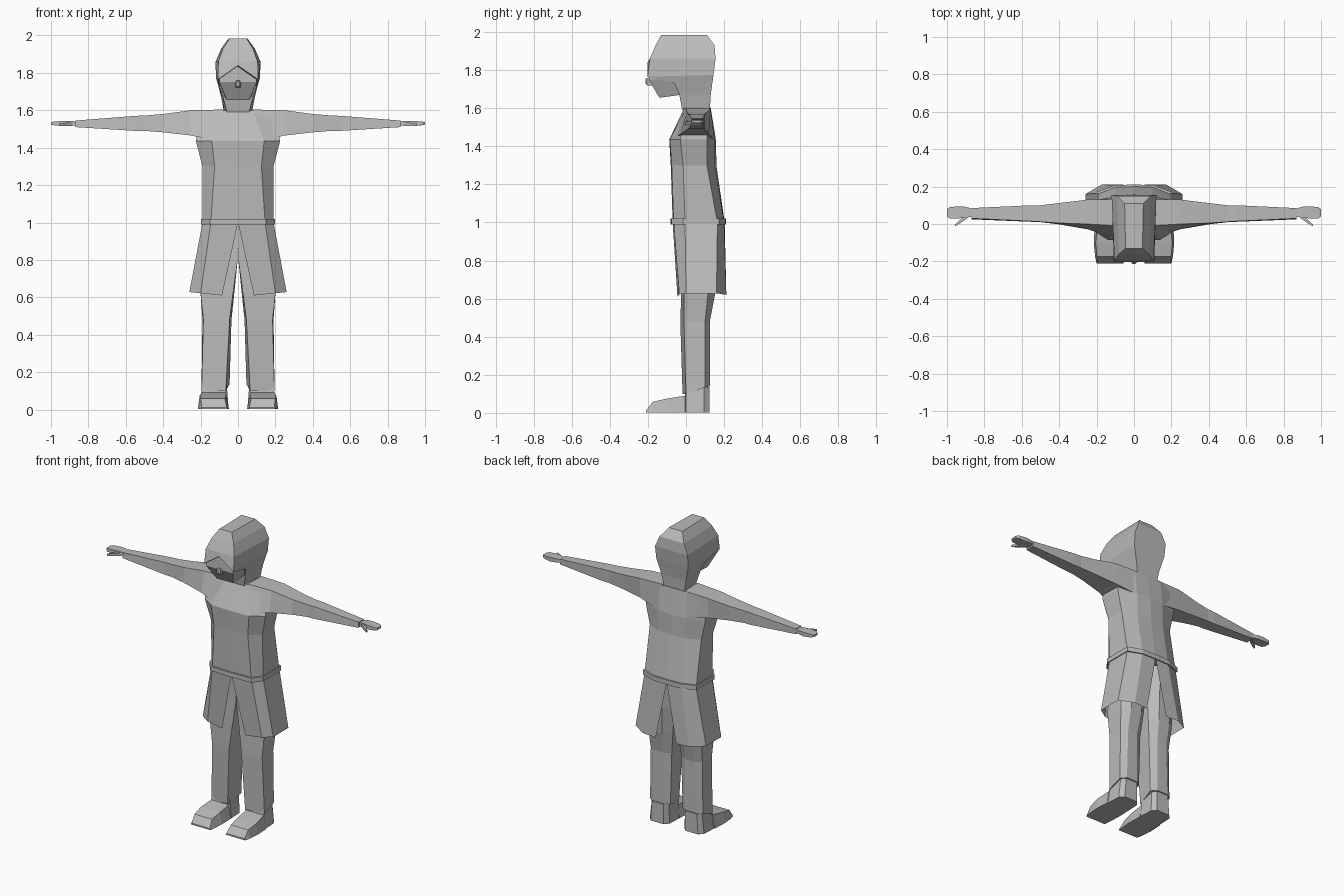
import bpy, bmesh

grey = bpy.data.materials.new("plain_grey")
grey.diffuse_color = (0.5, 0.5, 0.5, 1)


def loft(name, rings, closed=True, mirror=False):
    """Skin a list of equal-length rings of 3D points, flat shaded."""
    bm = bmesh.new()
    loops = [[bm.verts.new(p) for p in ring] for ring in rings]
    n = len(loops[0])
    for a, b in zip(loops, loops[1:]):
        for i in range(n if closed else n - 1):
            j = (i + 1) % n
            bm.faces.new((a[i], a[j], b[j], b[i]))
    if closed:
        bm.faces.new(loops[0][::-1])
        bm.faces.new(loops[-1])
    bmesh.ops.recalc_face_normals(bm, faces=bm.faces)
    me = bpy.data.meshes.new(name)
    bm.to_mesh(me)
    bm.free()
    me.materials.append(grey)
    ob = bpy.data.objects.new(name, me)
    bpy.context.collection.objects.link(ob)
    if mirror:
        ob.modifiers.new("mirror", 'MIRROR').use_clip = False
    return ob


def both(half):
    """Complete a half ring that starts and ends on the centre plane."""
    return half + [(-x, y, z) for x, y, z in half[-2:0:-1]]


def level(z, pts):
    return [(x, y, z) for x, y in pts]


# Tunic body
waist = [(0, -.07), (.145, -.065), (.19, -.005), (.19, .165), (.1, .2), (0, .203)]
loft("tunic", [
    both(level(1.0, waist)),
    both(level(1.3, [(0, -.08), (.125, -.075), (.19, -.015), (.19, .11), (.1, .15), (0, .16)])),
    both(level(1.435, [(0, -.088), (.14, -.085), (.225, -.03), (.22, .11), (.1, .15), (0, .157)])),
    both(level(1.6, [(0, -.01), (.08, -.01), (.2, 0), (.2, .12), (.1, .13), (0, .13)])),
])

# Belt
belt = [(x * 1.04, y + (-.012 if y < 0 else .008)) for x, y in waist]
loft("belt", [both(level(z, belt)) for z in (.99, 1.02)])

# Split skirt, an open sheet on each side
loft("skirt_panel", [
    level(1.0, waist),
    [(.085, -.045, .61), (.2, -.035, .622), (.26, 0, .628), (.26, .16, .628),
     (.17, .212, .62), (.075, .212, .615)],
], closed=False, mirror=True)

# Trouser legs
loft("trouser_leg", [
    [(.065, -.018, .1), (.195, 0, .1), (.195, .1, .135), (.16, .125, .14), (.08, .125, .14), (.045, .1, .135)],
    [(.045, -.03, .48), (.185, -.01, .48), (.19, .1, .48), (.15, .125, .48), (.08, .125, .48), (.035, .1, .48)],
    level(.62, [(.027, -.025), (.2, -.01), (.2, .115), (.15, .152), (.07, .152), (.02, .11)]),
    level(.8, [(.002, -.02), (.195, -.01), (.2, .13), (.15, .17), (.06, .17), (.002, .12)]),
    level(.98, [(0, -.02), (.17, -.01), (.175, .14), (.14, .18), (.06, .18), (0, .13)]),
], mirror=True)

# Shoes: y, inner and outer x at the sole, inner and outer x on top, top height
shoe = [(-.21, .055, .2, .06, .195, .012), (-.175, .053, .208, .07, .198, .058),
        (-.1, .047, .215, .065, .205, .075), (-.005, .05, .21, .065, .195, .09),
        (0, .05, .205, .06, .185, .13), (.095, .055, .2, .06, .185, .135),
        (.123, .08, .175, .08, .165, .135)]
loft("shoe", [[(a, y, .002), (b, y, .002), (d, y, z), (c, y, z)]
              for y, a, b, c, d, z in shoe], mirror=True)

# Sleeves: x, top z, bottom z, top front/back y, bottom front/back y
sleeve = [(.08, 1.604, 1.43, -.01, .13, -.08, .15), (.25, 1.6, 1.465, 0, .13, -.028, .12),
          (.4, 1.58, 1.482, .005, .112, -.002, .105), (.5, 1.572, 1.49, .012, .1, .01, .098),
          (.55, 1.57, 1.49, .015, .1, .012, .098), (.87, 1.545, 1.51, .03, .085, .025, .085)]
loft("sleeve", [[(x, a, t), (x, b, t), (x, d, u), (x, c, u)]
                for x, t, u, a, b, c, d in sleeve], mirror=True)

# Hands and thumbs: x, front y, back y, bottom z, top z
hand = [(.86, .038, .08, 1.52, 1.54), (.9, .035, .092, 1.518, 1.543),
        (.935, .03, .095, 1.515, 1.543), (.985, .03, .09, 1.52, 1.54), (1.0, .04, .08, 1.523, 1.536)]
thumb = [(.885, .035, .055, 1.517, 1.535), (.93, .003, .024, 1.515, 1.533), (.957, -.012, -.004, 1.516, 1.528)]
for name, sections in (("hand", hand), ("thumb", thumb)):
    loft(name, [[(x, a, u), (x, b, u), (x, b, t), (x, a, t)]
                for x, a, b, u, t in sections], mirror=True)

# Hood: z, front y, front half width, back half width, back y
def hood_ring(z, yf, wf, wb, yb, peak=0, lift=0):
    return both([(0, yf, z + peak), (wf, yf, z), (wb, yb, z + lift), (0, yb, z + lift)])


loft("hood", [
    hood_ring(1.59, -.02, .06, .075, .125),
    hood_ring(1.67, -.035, .08, .09, .13),
    hood_ring(1.73, -.06, .1, .105, .138),
    hood_ring(1.765, -.202, .108, .118, .145, peak=.075, lift=.01),
    hood_ring(1.86, -.19, .105, .12, .155),
    hood_ring(1.93, -.16, .08, .09, .15),
    hood_ring(1.985, -.13, .045, .05, .11),
])

# Face below the hood, with a pointed brow
loft("face", [
    hood_ring(1.655, -.14, .06, .07, -.03, lift=.015),
    hood_ring(1.75, -.195, .1, .1, -.03),
    hood_ring(1.768, -.193, .1, .1, -.03, peak=.07),
])

# Nose
loft("nose", [[(-w, y, 1.74 - h), (w, y, 1.74 - h), (w * 1.1, y, 1.745), (w * .6, y, 1.74 + h),
               (-w * .6, y, 1.74 + h), (-w * 1.1, y, 1.745)]
              for y, w, h in ((-.17, .014, .02), (-.205, .014, .02), (-.214, .007, .01))])
